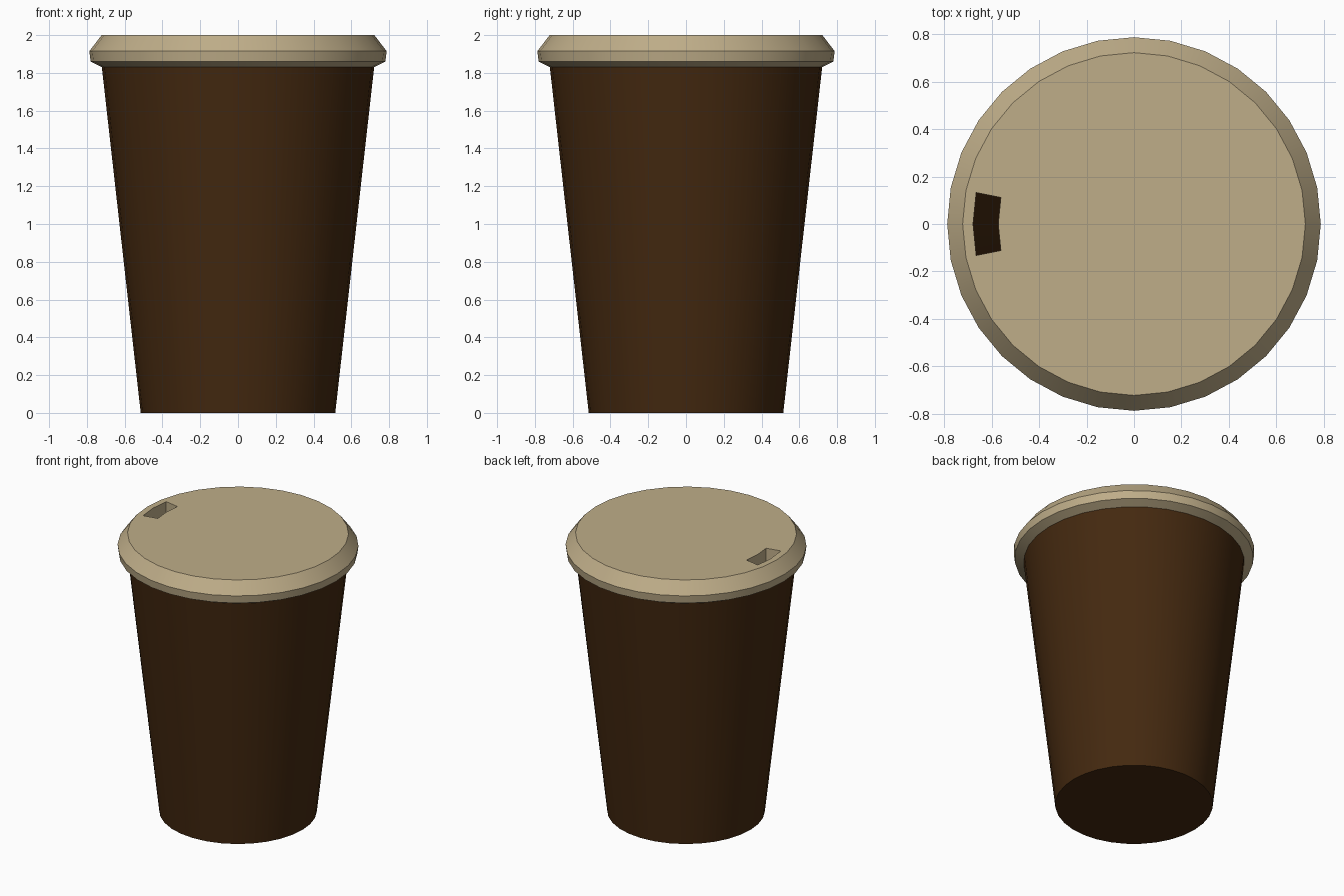
import bpy, bmesh
from math import cos, sin, pi

if "Cube" in bpy.data.objects:
    bpy.data.objects.remove(bpy.data.objects["Cube"])

N = 32


def material(name, color):
    m = bpy.data.materials.new(name)
    m.diffuse_color = (*color, 1)
    m.use_nodes = True
    m.node_tree.nodes["Principled BSDF"].inputs["Base Color"].default_value = m.diffuse_color
    return m


def add_object(name, bm, mat=None):
    bmesh.ops.recalc_face_normals(bm, faces=bm.faces)
    me = bpy.data.meshes.new(name)
    bm.to_mesh(me)
    bm.free()
    ob = bpy.data.objects.new(name, me)
    bpy.context.collection.objects.link(ob)
    if mat:
        me.materials.append(mat)
    return ob


def lathe(name, profile, mat, cap_top):
    """Revolve (radius, z) points, bottom to top."""
    bm = bmesh.new()
    rings = [[bm.verts.new((r * cos(2 * pi * i / N), r * sin(2 * pi * i / N), z))
              for i in range(N)] for r, z in profile]
    for a, b in zip(rings, rings[1:]):
        for i in range(N):
            j = (i + 1) % N
            bm.faces.new((a[i], a[j], b[j], b[i]))
    bm.faces.new(rings[0][::-1])
    if cap_top:
        bm.faces.new(rings[-1])
    return add_object(name, bm, mat)


def smooth(ob):
    bpy.ops.object.select_all(action='DESELECT')
    ob.select_set(True)
    bpy.context.view_layer.objects.active = ob
    bpy.ops.object.shade_smooth_by_angle(angle=pi / 9)


brown = material("brown_card", (0.058, 0.022, 0.005))
tan = material("tan_plastic", (0.52, 0.42, 0.25))

# Tapered cup, open at the top under the lid
cup = lathe("cup", [(0.515, 0), (0.722, 1.84)], brown, False)

# Lid with a bevelled rim
lid = lathe("lid", [(0.72, 1.83), (0.78, 1.86), (0.787, 1.915), (0.722, 2.0)], tan, True)

# Curved drinking slot cut through the lid on the -x side
bm = bmesh.new()
angles = [pi + k * 2 * pi / N for k in (-1, 0, 1)]
outline = [(0.678, a) for a in angles] + [(0.572, a) for a in reversed(angles)]
base = bm.faces.new([bm.verts.new((r * cos(a), r * sin(a), 1.7)) for r, a in outline])
ext = bmesh.ops.extrude_face_region(bm, geom=[base])
bmesh.ops.translate(bm, vec=(0, 0, 0.5),
                    verts=[v for v in ext["geom"] if isinstance(v, bmesh.types.BMVert)])
cutter = add_object("slot_cutter", bm, tan)
cutter.hide_render = True

cut = lid.modifiers.new("drinking_slot", 'BOOLEAN')
cut.operation = 'DIFFERENCE'
cut.solver = 'EXACT'
cut.object = cutter
bpy.context.view_layer.objects.active = lid
bpy.ops.object.modifier_apply(modifier=cut.name)
bpy.data.objects.remove(cutter)

smooth(cup)
smooth(lid)
